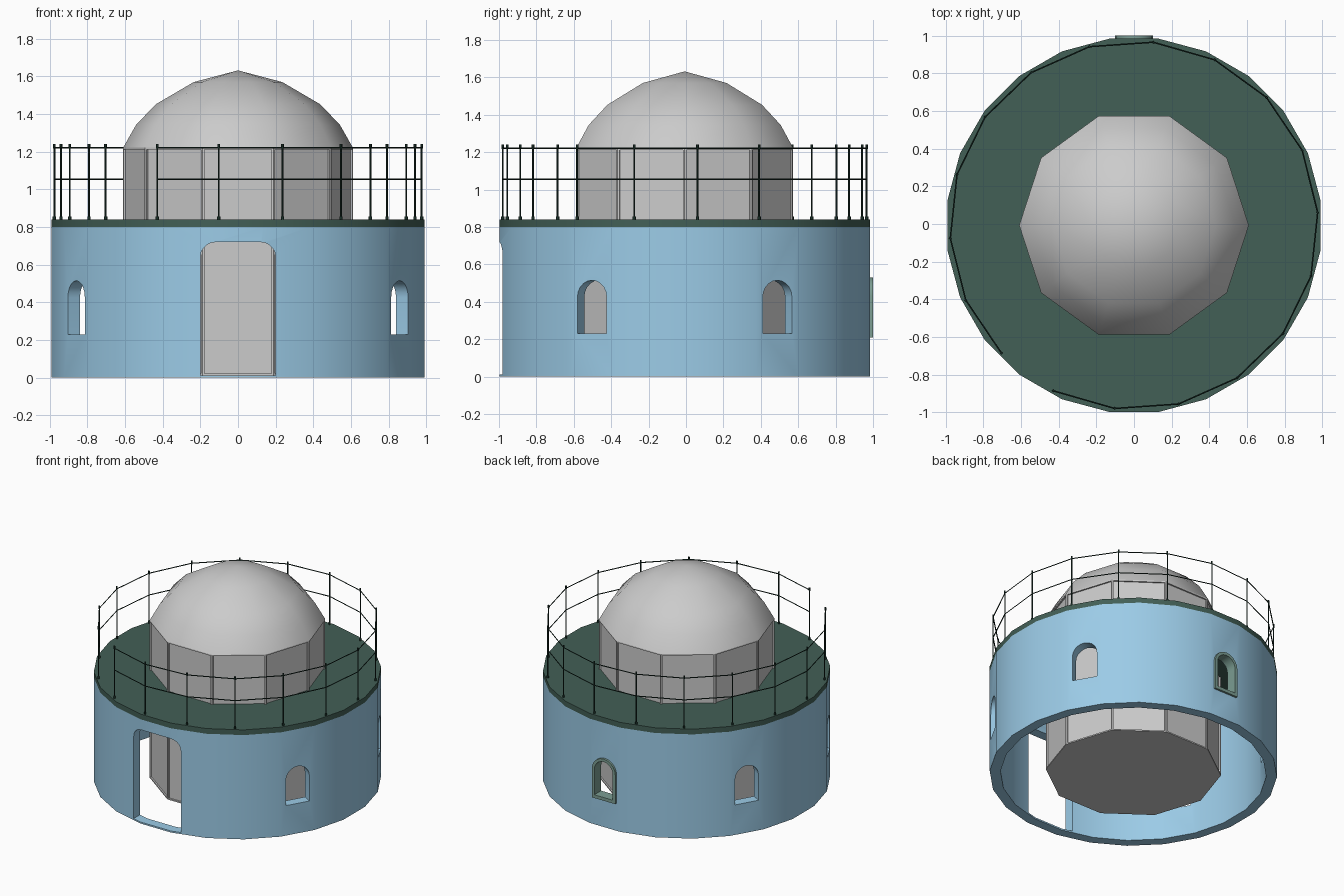
import bpy, bmesh
from math import sin, cos, pi, radians

if "Cube" in bpy.data.objects:
    bpy.data.objects.remove(bpy.data.objects["Cube"])

CY = -0.007          # y of the building axis
SEG = 24             # sides of the outer wall


def material(name, rgb):
    m = bpy.data.materials.new(name)
    m.diffuse_color = (*rgb, 1)
    m.use_nodes = True
    m.node_tree.nodes["Principled BSDF"].inputs["Base Color"].default_value = m.diffuse_color
    return m


BLUE = material("wall_blue", (0.33, 0.60, 0.80))
GREEN = material("deck_green", (0.055, 0.115, 0.093))
DARK = material("rail_dark", (0.010, 0.030, 0.022))
TRIM = material("trim_green", (0.20, 0.34, 0.29))


def finish(name, bm, mat=None):
    bmesh.ops.recalc_face_normals(bm, faces=bm.faces)
    me = bpy.data.meshes.new(name)
    bm.to_mesh(me)
    bm.free()
    ob = bpy.data.objects.new(name, me)
    bpy.context.collection.objects.link(ob)
    if mat:
        me.materials.append(mat)
    return ob


def smooth(ob, deg=30):
    bpy.ops.object.select_all(action='DESELECT')
    ob.select_set(True)
    bpy.context.view_layer.objects.active = ob
    bpy.ops.object.shade_smooth_by_angle(angle=radians(deg))


def revolve(profile, sides, start=0.0, closed=False):
    """Lathe (r, z) points around the building axis."""
    bm = bmesh.new()
    rings = []
    for r, z in profile:
        if r == 0:
            rings.append([bm.verts.new((0, CY, z))] * sides)
        else:
            rings.append([bm.verts.new((r * cos(start + 2 * pi * i / sides),
                                        CY + r * sin(start + 2 * pi * i / sides), z))
                          for i in range(sides)])
    pairs = list(zip(rings, rings[1:]))
    if closed:
        pairs.append((rings[-1], rings[0]))
    for a, b in pairs:
        for i in range(sides):
            j = (i + 1) % sides
            bm.faces.new(list(dict.fromkeys((a[i], a[j], b[j], b[i]))))
    return bm


def arch(half, z0, z1, r, n=5):
    """Opening outline with rounded upper corners, as (t, z) points."""
    pts = [(-half, z0), (half, z0)]
    pts += [(half - r + r * cos(k * pi / 2 / n), z1 - r + r * sin(k * pi / 2 / n))
            for k in range(n + 1)]
    left = [(-t, z) for t, z in reversed(pts[2:])]
    return pts + (left[1:] if r == half else left)


def prism(bm, outer, d0, d1, deg, inner=None):
    """Extrude an outline radially from d0 to d1 at an angle; inner makes a frame."""
    a = radians(deg)

    def loop(pts, d):
        return [bm.verts.new((d * cos(a) - t * sin(a), CY + d * sin(a) + t * cos(a), z))
                for t, z in pts]

    def bridge(p, q):
        for i in range(len(p)):
            j = (i + 1) % len(p)
            bm.faces.new((p[i], p[j], q[j], q[i]))
    o0, o1 = loop(outer, d0), loop(outer, d1)
    bridge(o0, o1)
    if inner:
        i0, i1 = loop(inner, d0), loop(inner, d1)
        bridge(i0, i1)
        bridge(o0, i0)
        bridge(o1, i1)
    else:
        bm.faces.new(o0)
        bm.faces.new(o1)


# Outer wall ring with door and five window openings
H = pi / SEG
wall = finish("outer_wall", revolve([(1, 0), (1, 0.8), (0.925, 0.8), (0.925, 0)],
                                    SEG, H, closed=True), BLUE)
cut = bmesh.new()
prism(cut, arch(0.2, 0.012, 0.72, 0.08), 0.75, 1.2, -90)
for deg in (-30, 30, 90, 150, 210):
    prism(cut, arch(0.09, 0.23, 0.515, 0.09), 0.75, 1.2, deg)
cutter = finish("opening_cutter", cut)
cutter.hide_render = True
mod = wall.modifiers.new("openings", 'BOOLEAN')
mod.operation = 'DIFFERENCE'
mod.solver = 'EXACT'
mod.object = cutter
bpy.context.view_layer.objects.active = wall
bpy.ops.object.modifier_apply(modifier=mod.name)
bpy.data.objects.remove(cutter)
smooth(wall)

# Back window trim
bm = bmesh.new()
prism(bm, arch(0.1, 0.21, 0.53, 0.1), 0.925, 1.007, 90, arch(0.078, 0.235, 0.508, 0.078))
smooth(finish("back_window_frame", bm, TRIM))

# Walkway deck
deck = finish("deck", revolve([(0, 0.80), (1, 0.80), (1, 0.84), (0, 0.84)], SEG, H), GREEN)
smooth(deck)

# Ten-sided inner drum with recessed panels
bm = revolve([(0, 0.012), (0.61, 0.012), (0.61, 1.222), (0, 1.222)], 10)
bmesh.ops.recalc_face_normals(bm, faces=bm.faces)
sides = [f for f in bm.faces if abs(f.normal.z) < 0.1]
r = bmesh.ops.inset_individual(bm, faces=sides, thickness=0.014, depth=0)
r = bmesh.ops.inset_individual(bm, faces=sides, thickness=0.001, depth=-0.01)
finish("inner_drum", bm)

# Dome
dome = finish("dome", revolve([(0.61, 1.222), (0.54, 1.345), (0.435, 1.453),
                               (0.235, 1.57), (0, 1.632)], 10))
smooth(dome, 60)

# Railing: posts every 20 degrees, one open bay at the front left
R = 0.978
angles = [radians(244 + 20 * i) for i in range(18)]
spots = [(R * cos(a), CY + R * sin(a)) for a in angles]


def tube(name, lines, radius):
    cu = bpy.data.curves.new(name, 'CURVE')
    cu.dimensions = '3D'
    cu.bevel_depth = radius
    cu.bevel_resolution = 0
    cu.use_fill_caps = True
    for pts in lines:
        sp = cu.splines.new('POLY')
        sp.points.add(len(pts) - 1)
        for p, co in zip(sp.points, pts):
            p.co = (*co, 1)
    ob = bpy.data.objects.new(name, cu)
    bpy.context.collection.objects.link(ob)
    cu.materials.append(DARK)
    return ob


tube("railing_posts", [[(x, y, 0.84), (x, y, 1.225)] for x, y in spots], 0.005)
tube("railing_rails", [[(x, y, z) for x, y in spots] for z in (1.055, 1.222)], 0.004)
tube("post_feet", [[(x, y, 0.84), (x, y, 0.857)] for x, y in spots], 0.009)
tube("post_caps", [[(x, y, 1.216), (x, y, 1.24)] for x, y in spots], 0.007)
